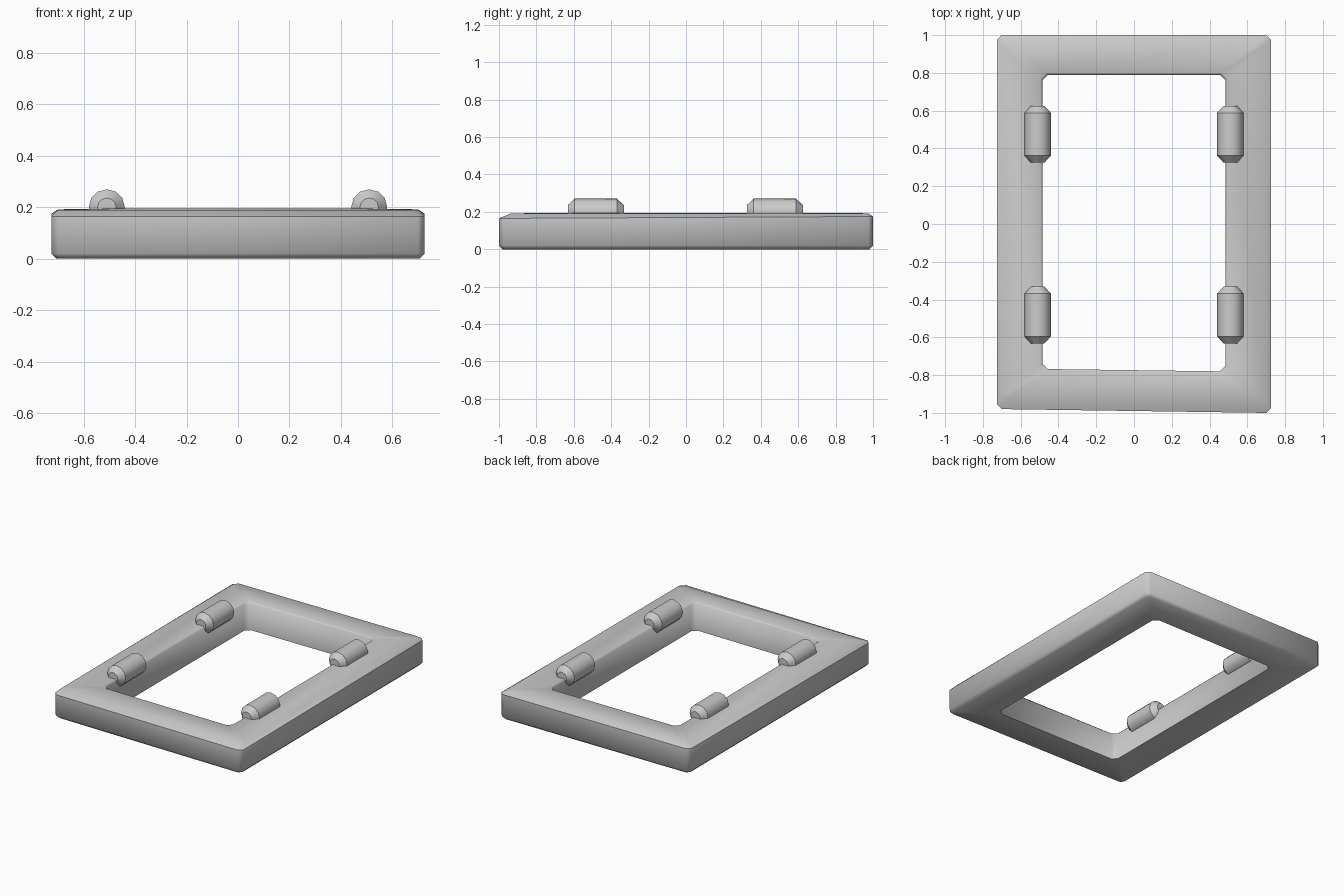
import bpy, bmesh, math
from mathutils import Matrix

if "Cube" in bpy.data.objects:
    bpy.data.objects.remove(bpy.data.objects["Cube"])


def make_object(name, bm, angle):
    bmesh.ops.recalc_face_normals(bm, faces=bm.faces)
    mesh = bpy.data.meshes.new(name)
    bm.to_mesh(mesh)
    bm.free()
    ob = bpy.data.objects.new(name, mesh)
    bpy.context.collection.objects.link(ob)
    bpy.ops.object.select_all(action='DESELECT')
    ob.select_set(True)
    bpy.context.view_layer.objects.active = ob
    bpy.ops.object.shade_smooth_by_angle(angle=math.radians(angle))
    return ob


def ring(bm, x, front, back, skew, z, c, tilt=0.0):
    """Rectangle with clipped corners; the front edge is slightly skewed."""
    fl, fr = front + skew, front
    zf = z - tilt
    pts = [(-x + c, fl, zf), (x - c, fr, zf), (x, fr + c, zf), (x, back - c, z),
           (x - c, back, z), (-x + c, back, z), (-x, back - c, z), (-x, fl + c, zf)]
    return [bm.verts.new(p) for p in pts]


# Frame: cross-section swept around the rectangle
bm = bmesh.new()
rings = [
    ring(bm, 0.705, -0.98, 0.98, 0.02, 0.0, 0.02),
    ring(bm, 0.725, -1.0, 1.0, 0.02, 0.02, 0.025),
    ring(bm, 0.725, -1.0, 1.0, 0.02, 0.175, 0.025, 0.01),
    ring(bm, 0.70, -0.94, 0.975, 0.01, 0.192, 0.025, 0.002),
    ring(bm, 0.495, -0.79, 0.80, 0.012, 0.195, 0.03),
    ring(bm, 0.485, -0.78, 0.79, 0.012, 0.185, 0.03),
    ring(bm, 0.485, -0.78, 0.79, 0.012, 0.0, 0.03),
]
for a, b in zip(rings, rings[1:] + rings[:1]):
    for i in range(8):
        j = (i + 1) % 8
        bm.faces.new((a[i], a[j], b[j], b[i]))
make_object("frame", bm, 50)


# Pins: tapered-end cylinders lying along the side rails
def pin(name, x, y):
    bm = bmesh.new()
    n, loops = 12, []
    for py, r in ((-0.15, 0.036), (-0.113, 0.07), (0.113, 0.07), (0.15, 0.036)):
        loops.append([bm.verts.new((r * math.cos(2 * math.pi * k / n), py,
                                    r * math.sin(2 * math.pi * k / n))) for k in range(n)])
    for a, b in zip(loops, loops[1:]):
        for k in range(n):
            bm.faces.new((a[k], a[(k + 1) % n], b[(k + 1) % n], b[k]))
    bm.faces.new(loops[0])
    bm.faces.new(loops[-1])
    bm.transform(Matrix.Translation((x, y, 0.2)))
    make_object(name, bm, 35)


for sx, side in ((-1, "left"), (1, "right")):
    pin(f"{side}_back_pin", sx * 0.51, 0.475)
    pin(f"{side}_front_pin", sx * 0.51, -0.482)
